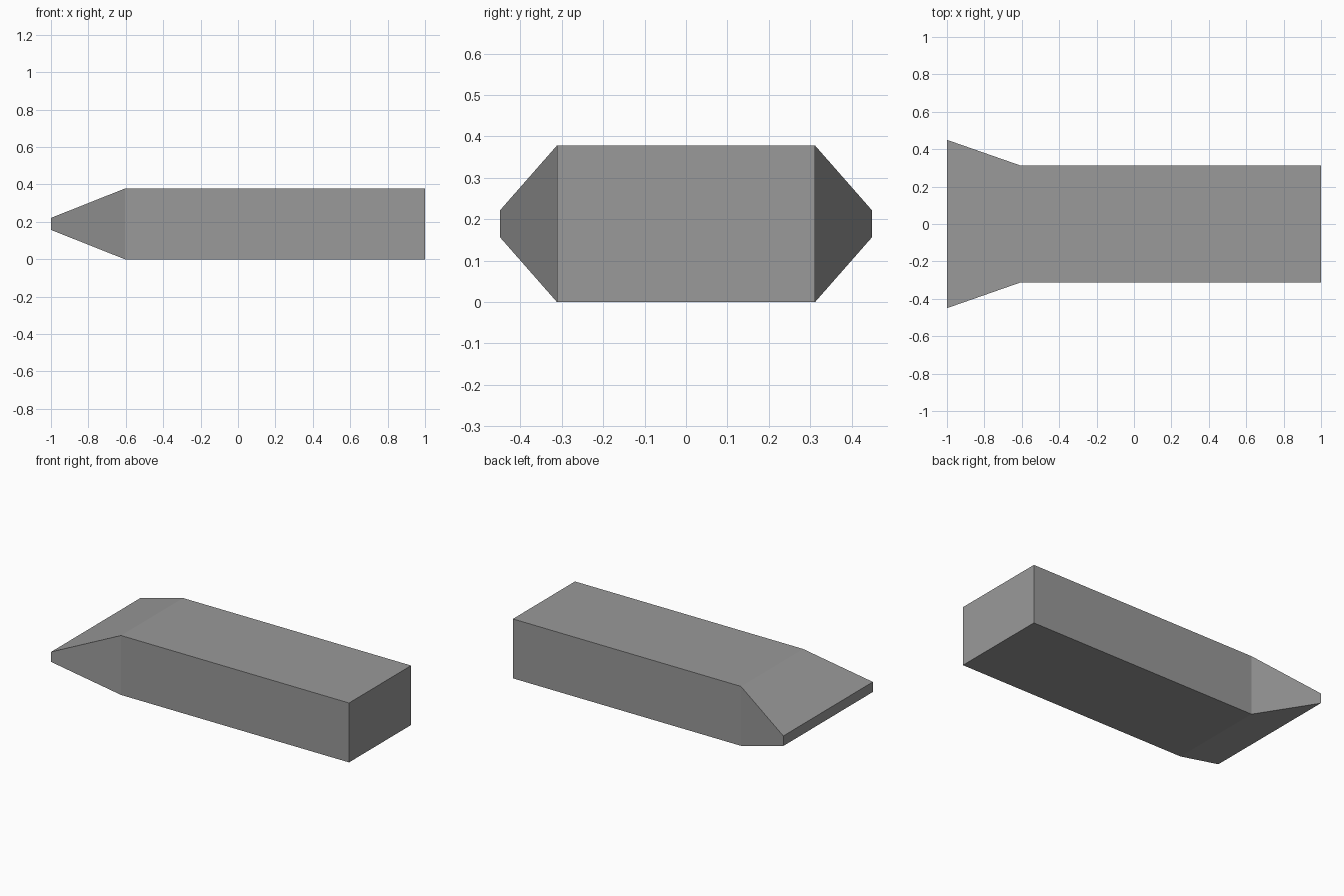
import bpy
import bmesh

cube = bpy.data.objects.get("Cube")
if cube:
    bpy.data.objects.remove(cube, do_unlink=True)

# Single flat grey
grey = bpy.data.materials.new("mid grey")
grey.use_nodes = True
colour = (0.32, 0.32, 0.32, 1)
grey.diffuse_color = colour
grey.node_tree.nodes["Principled BSDF"].inputs["Base Color"].default_value = colour

# Rectangular cross-sections along the length: x, half width, half height
MID_Z = 0.189
sections = [(-1.0, 0.45, 0.032), (-0.605, 0.312, MID_Z), (1.0, 0.312, MID_Z)]

bm = bmesh.new()
rings = []
for x, w, h in sections:
    corners = [(-w, -h), (w, -h), (w, h), (-w, h)]
    rings.append([bm.verts.new((x, y, MID_Z + z)) for y, z in corners])

# Flared tip and straight block sides
for a, b in zip(rings, rings[1:]):
    for i in range(4):
        j = (i + 1) % 4
        bm.faces.new((a[i], a[j], b[j], b[i]))

# End caps
bm.faces.new(rings[0])
bm.faces.new(rings[-1])
bmesh.ops.recalc_face_normals(bm, faces=bm.faces)

mesh = bpy.data.meshes.new("flared_block")
bm.to_mesh(mesh)
bm.free()
mesh.materials.append(grey)
block = bpy.data.objects.new("flared_block", mesh)
bpy.context.collection.objects.link(block)
